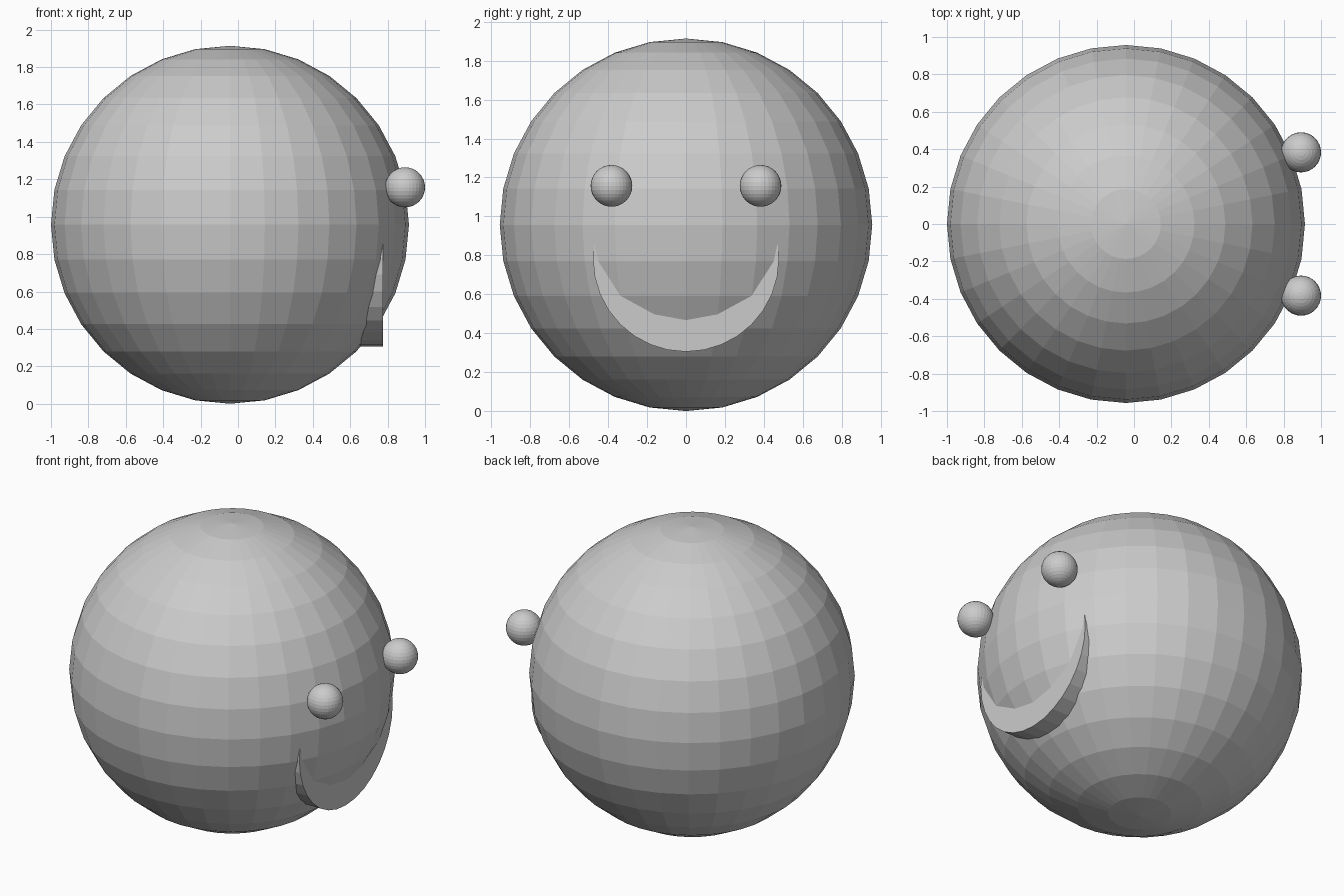
import bpy
import math

if "Cube" in bpy.data.objects:
    bpy.data.objects.remove(bpy.data.objects["Cube"])


def ball(name, radius, location):
    bpy.ops.mesh.primitive_uv_sphere_add(segments=32, ring_count=16,
                                         radius=radius, location=location)
    bpy.context.object.name = name


# Head
R = 0.957
ball("head", R, (-0.043, 0, R))

# Eyes
for side, label in ((-1, "left"), (1, "right")):
    ball("eye_" + label, 0.107, (0.893, side * 0.383, 1.157))

# Mouth: a disc sunk into the head so only its lower crescent shows
front, back = 0.775, 0.375
bpy.ops.mesh.primitive_cylinder_add(vertices=32, radius=0.478, depth=front - back,
                                    location=((front + back) / 2, 0, 0.783),
                                    rotation=(0, math.pi / 2, 0))
bpy.context.object.name = "mouth"
